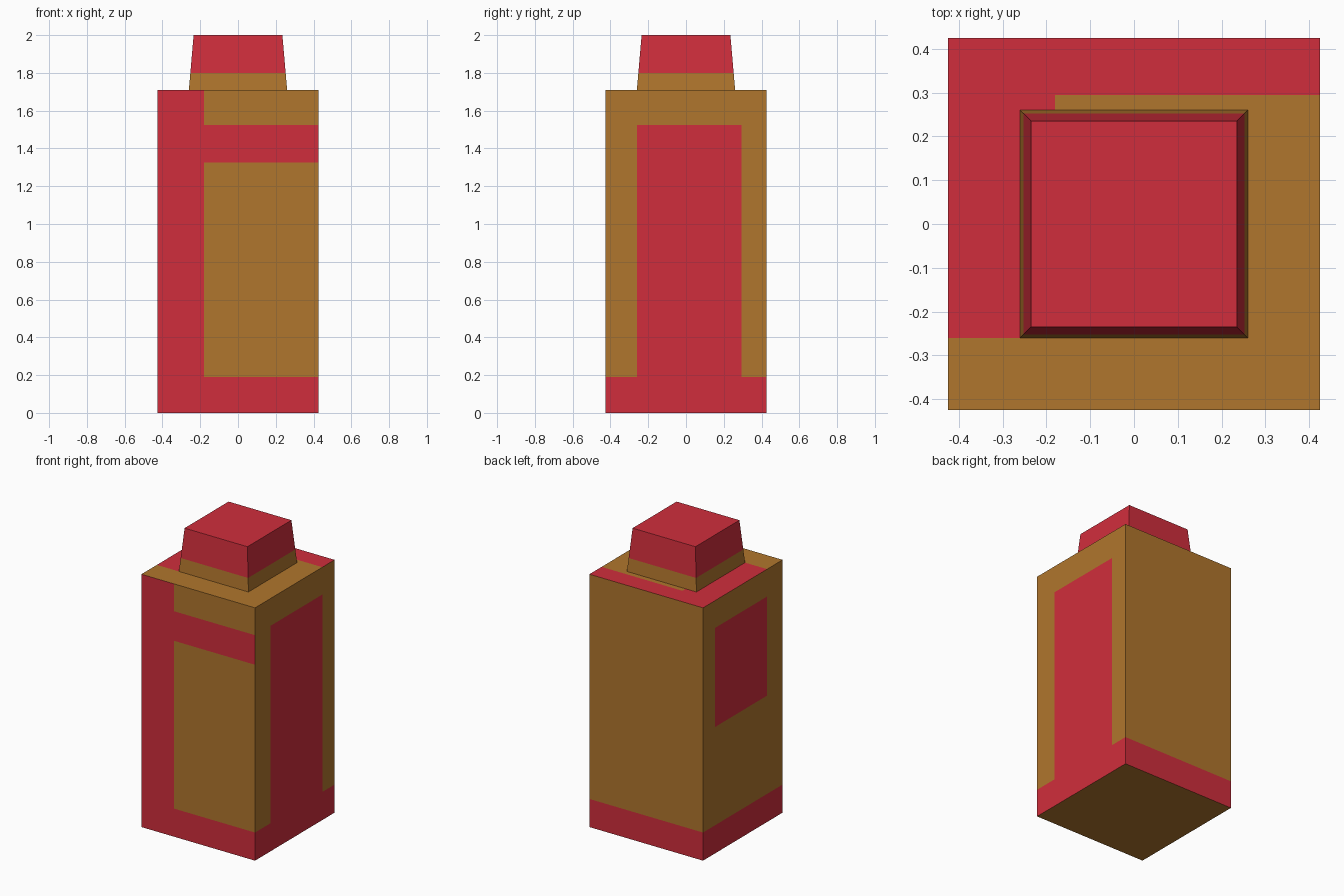
import bpy, bmesh
from mathutils import Matrix, Vector

if "Cube" in bpy.data.objects:
    bpy.data.objects.remove(bpy.data.objects["Cube"])


def material(name, colour):
    m = bpy.data.materials.new(name)
    m.diffuse_color = (*colour, 1)
    m.use_nodes = True
    m.node_tree.nodes["Principled BSDF"].inputs["Base Color"].default_value = m.diffuse_color
    return m


BROWN, RED = 0, 1
MATS = [material("brown", (0.434, 0.181, 0.026)), material("red", (0.631, 0.027, 0.045))]


def block(name, base, top, z0, z1, cuts, is_red):
    """Tapered square block, sliced along axis cuts and coloured by a rule."""
    bm = bmesh.new()
    bmesh.ops.create_cube(bm, size=2)
    for v in bm.verts:
        half, z = (top, z1) if v.co.z > 0 else (base, z0)
        v.co = (v.co.x * half, v.co.y * half, z)
    for axis, values in enumerate(cuts):
        normal = Vector((axis == 0, axis == 1, axis == 2))
        for value in values:
            bmesh.ops.bisect_plane(bm, geom=bm.verts[:] + bm.edges[:] + bm.faces[:],
                                   plane_co=normal * value, plane_no=normal)
    bm.normal_update()
    for f in bm.faces:
        f.material_index = RED if is_red(f.calc_center_median(), f.normal) else BROWN
    mesh = bpy.data.meshes.new(name)
    bm.to_mesh(mesh)
    bm.free()
    for m in MATS:
        mesh.materials.append(m)
    obj = bpy.data.objects.new(name, mesh)
    bpy.context.collection.objects.link(obj)
    return obj


# Cut lines bounding the painted panels
X, Y0, Y1 = -0.18, -0.26, 0.295
BAND, LABEL, STRIPE, PANEL_TOP = 0.19, 0.855, 1.325, 1.525


def body_red(c, n):
    if n.z < -0.5:                      # underside
        return False
    if n.z > 0.5:                       # shoulder
        return c.y > Y1 or (c.x < X and c.y > Y0)
    if c.z < BAND:                      # base band all round
        return True
    if n.y < -0.5:                      # front: left column and cross stripe
        return c.x < X or STRIPE < c.z < PANEL_TOP
    if n.x > 0.5:                       # right: tall panel
        return Y0 < c.y < Y1 and c.z < PANEL_TOP
    if n.x < -0.5:                      # left: short panel
        return Y0 < c.y < Y1 and LABEL < c.z < PANEL_TOP
    return False                        # back


# Bottle body
block("bottle_body", 0.425, 0.425, 0, 1.71,
      ([X], [Y0, Y1], [BAND, LABEL, STRIPE, PANEL_TOP]), body_red)

# Tapered cap with a brown collar
block("bottle_cap", 0.26, 0.235, 1.71, 2.0, ([], [], [1.80]), lambda c, n: c.z > 1.80)
